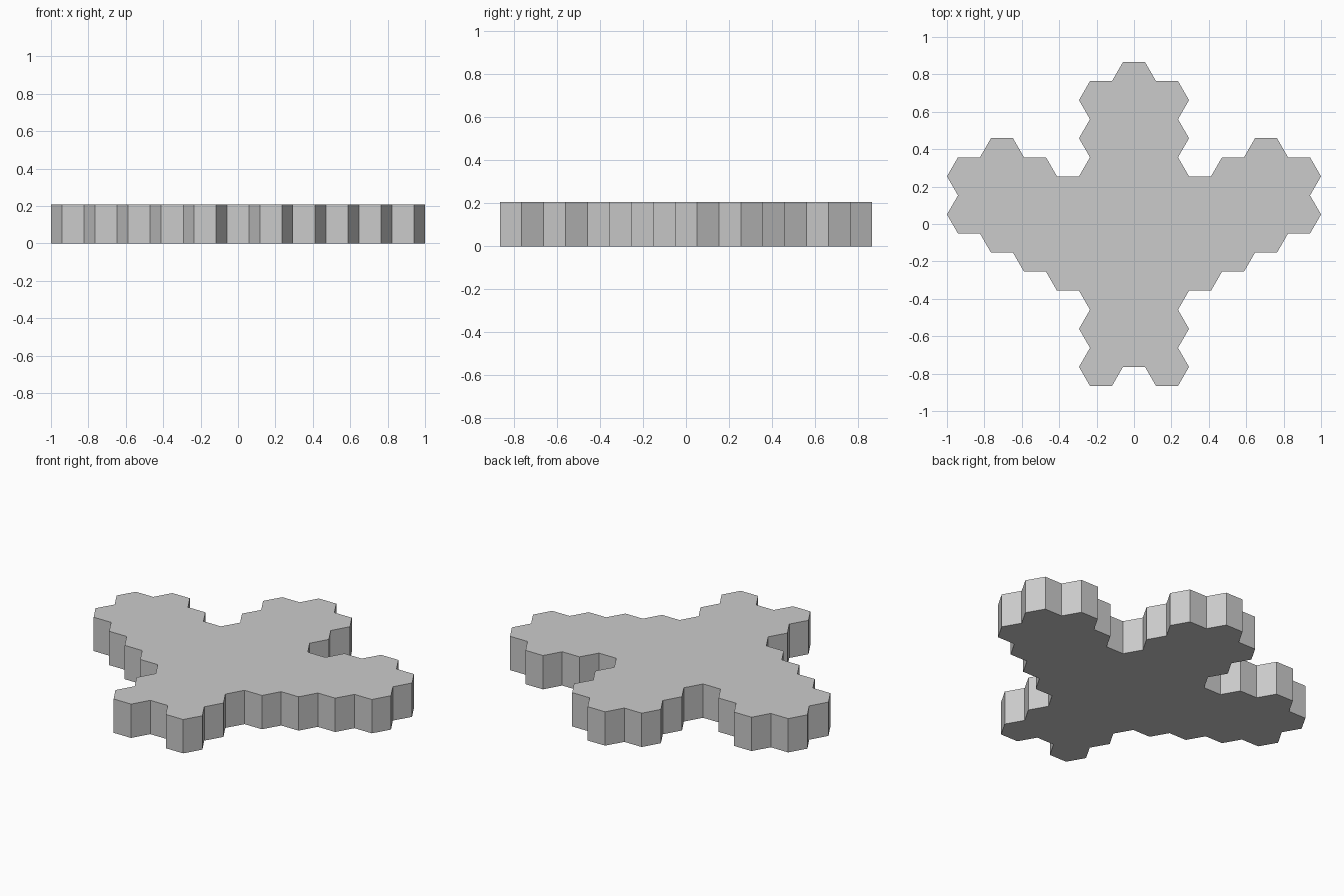
import bpy, bmesh
from math import cos, sin, pi, sqrt

if "Cube" in bpy.data.objects:
    bpy.data.objects.remove(bpy.data.objects["Cube"])

R = 2 / 17                # hexagon radius
U = R * sqrt(3) / 2       # half hexagon height
H = 0.207                 # slab thickness


def hex_slab(name, columns):
    """columns: {column index: (bottom edge, top edge)} in half-hexagon units."""
    bm = bmesh.new()
    for col, (lo, hi) in columns.items():
        for k in range(round((hi - lo) / 2)):
            cx, cy = col * 1.5 * R, (lo + 1 + 2 * k) * U
            bm.faces.new([bm.verts.new((cx + R * cos(i * pi / 3),
                                        cy + R * sin(i * pi / 3), 0))
                          for i in range(6)])
    # Fuse the cells into one outline, then raise it to a solid
    bmesh.ops.remove_doubles(bm, verts=bm.verts[:], dist=0.001)
    bmesh.ops.dissolve_faces(bm, faces=bm.faces[:], use_verts=False)
    res = bmesh.ops.extrude_face_region(bm, geom=bm.faces[:], use_keep_orig=True)
    top = [g for g in res["geom"] if isinstance(g, bmesh.types.BMVert)]
    bmesh.ops.translate(bm, verts=top, vec=(0, 0, H))
    bmesh.ops.recalc_face_normals(bm, faces=bm.faces[:])
    me = bpy.data.meshes.new(name)
    bm.to_mesh(me)
    bm.free()
    ob = bpy.data.objects.new(name, me)
    bpy.context.collection.objects.link(ob)
    return ob


# Main body: centre, front and back arms, right arm, stub of the left arm
hex_slab("main_body", {
    -3: (-2.5, -0.5), -2: (-3.5, 2.5), -1: (-8.5, 7.5), 0: (-7.5, 8.5),
    1: (-8.5, 7.5), 2: (-3.5, 2.5), 3: (-2.5, 3.5), 4: (-1.5, 4.5),
    5: (-0.5, 3.5)})

# Separate end piece of the left arm
hex_slab("left_arm_end", {-5: (-0.5, 3.5), -4: (-1.5, 4.5), -3: (-0.5, 3.5)})
